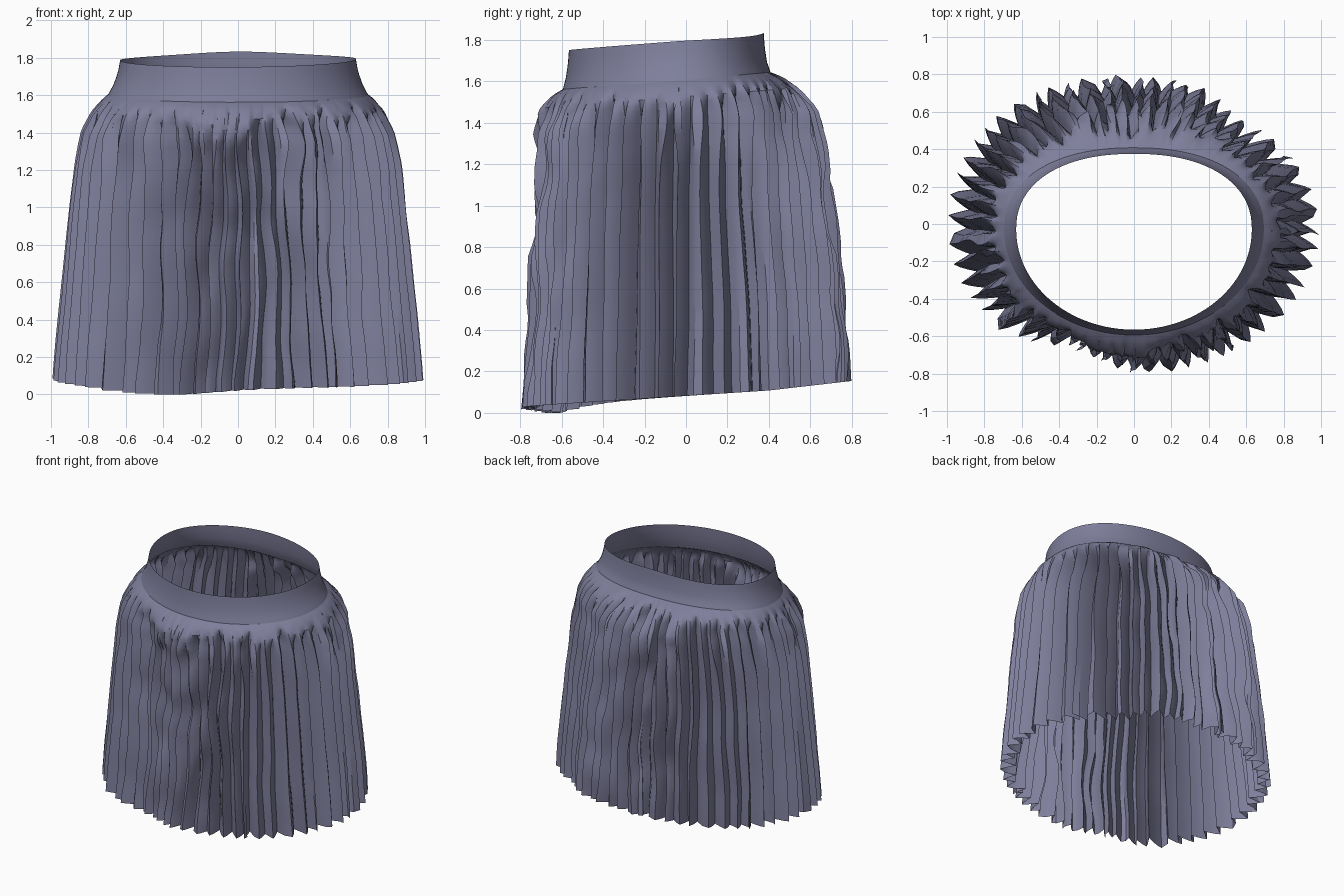
import bpy, math, random
from mathutils import Vector, noise

if "Cube" in bpy.data.objects:
    bpy.data.objects.remove(bpy.data.objects["Cube"])

random.seed(4)
CY = -0.03          # y of the waist centre
PLEATS = 57

mat = bpy.data.materials.new("slate blue cloth")
mat.diffuse_color = (0.21, 0.21, 0.33, 1.0)
mat.use_nodes = True
mat.node_tree.nodes["Principled BSDF"].inputs["Base Color"].default_value = mat.diffuse_color


def radius(a, rx, rf, rb):
    """Polar radius of an oval with different front and back depths."""
    c, s = abs(math.cos(a)), math.sin(a)
    ry, n = (rb, 2.25) if s > 0 else (rf, 2.0)
    return ((c / rx) ** n + (abs(s) / ry) ** n) ** (-1 / n)


def interp(rows, t):
    for p, q in zip(rows, rows[1:]):
        if t <= q[0]:
            f = (t - p[0]) / (q[0] - p[0])
            return [u + (v - u) * f for u, v in zip(p[1:], q[1:])]
    return rows[-1][1:]


def bump(a, centre, width):
    d = (math.degrees(a) - centre + 180) % 360 - 180
    return math.exp(-(d / width) ** 2)


def seam_z(y):
    return 1.605 + 0.08 * y


def loft(name, rings, angle):
    n = len(rings[0])
    verts = [v for r in rings for v in r]
    faces = [(i * n + j, (i + 1) * n + j, (i + 1) * n + (j + 1) % n, i * n + (j + 1) % n)
             for i in range(len(rings) - 1) for j in range(n)]
    me = bpy.data.meshes.new(name)
    me.from_pydata(verts, [], faces)
    me.materials.append(mat)
    ob = bpy.data.objects.new(name, me)
    bpy.context.collection.objects.link(ob)
    bpy.ops.object.select_all(action='DESELECT')
    ob.select_set(True)
    bpy.context.view_layer.objects.active = ob
    bpy.ops.object.shade_smooth_by_angle(angle=math.radians(angle))


# waistband: height fraction, half width, front depth, back depth
BAND = [(0, .63, .535, .405), (.35, .642, .54, .41), (.7, .665, .55, .42), (1, .695, .565, .44)]
rings = []
for i in range(8):
    t = i / 7
    ring = []
    for j in range(112):
        a = 2 * math.pi * j / 112
        r = radius(a, *interp(BAND, t))
        x, y = r * math.cos(a), CY + r * math.sin(a)
        top = 1.793 + 0.075 * y + 0.006 * x - .012 * math.cos(2 * a) * (y > 0) * math.sin(a)
        ring.append((x, y, top + (seam_z(y) - top) * t))
    rings.append(ring)
loft("waistband", rings, 60)

# outer silhouette of the skirt: drop fraction, half width, front depth, back depth
SKIRT = [(0, .685, .558, .435), (.02, .725, .62, .50), (.065, .79, .69, .60), (.13, .845, .725, .68),
         (.25, .885, .73, .73), (.38, .905, .74, .75), (.5, .925, .75, .78), (.63, .945, .755, .80),
         (.75, .965, .76, .815), (.88, .985, .78, .83), (1, 1.0, .79, .84)]
# one knife pleat: phase around, depth inward
PLEAT = [(0, 0), (.22, .3), (.42, .64), (.62, 1), (.76, .65), (.88, .32)]

pleats = [dict(depth=random.uniform(.75, 1.15), lean=random.uniform(-.12, .12),
               start=random.choice((-.03, -.01, 0, .02, .05)), tip=random.uniform(0, .02),
               swing=random.uniform(-.6, .6))
          for _ in range(PLEATS)]

# pleated skirt
STEPS = 34
rings = []
for i in range(STEPS + 1):
    t = (i / STEPS) ** 1.5
    ring = []
    for k, p in enumerate(pleats):
        for ph, dep in PLEAT:
            base = 2 * math.pi * (k + ph) / PLEATS
            messy = .12 + .88 * abs(math.sin(base)) ** 3      # front and back crumple most
            fade = min(1, t / .08)
            # sideways wander of the folds, and crests falling over near the top
            q = Vector((math.cos(base) * 2.2, math.sin(base) * 2.2, t * 3.5))
            fall = p["swing"] * (1 - dep) * math.exp(-((t - .12) / .1) ** 2)
            a = base + fade * (.06 * messy * noise.noise(q) + (p["lean"] * t * 4 + fall) / PLEATS * 4)
            r = radius(a, *interp(SKIRT, t))
            # folds open gradually below the band
            g = max(0, min(1, (t - p["start"]) / .13))
            g = g * g * (3 - 2 * g) * fade
            crumple = 1 - .45 * messy * (.4 + .9 * noise.noise(Vector((k * .73, t * 4, 5))))
            r -= .122 * g * p["depth"] * dep * crumple
            r -= fade * p["tip"] * (.5 + messy) * (1 - dep)
            # soft wrinkles, inward only
            w = noise.noise(Vector((math.cos(base) * 5, math.sin(base) * 5, t * 6 + 9)))
            r -= .085 * messy * fade * max(0, w + .1) * (1 - .5 * t)
            # fabric hanging closer to the body at front left and back right
            dent = bump(a, 243, 16)
            r *= 1 - (.11 * dent + .1 * bump(a, 42, 22)) * min(1, t / .2)
            x, y = r * math.cos(a), CY + r * math.sin(a)
            hem = max(0, .082 + .065 * y + .05 * max(0, y - .4) - .042 * bump(a, 238, 28))
            z0 = seam_z(y) + .008
            ring.append((x, y, z0 + (hem - z0) * t))
    rings.append(ring)
loft("pleated_skirt", rings, 32)
